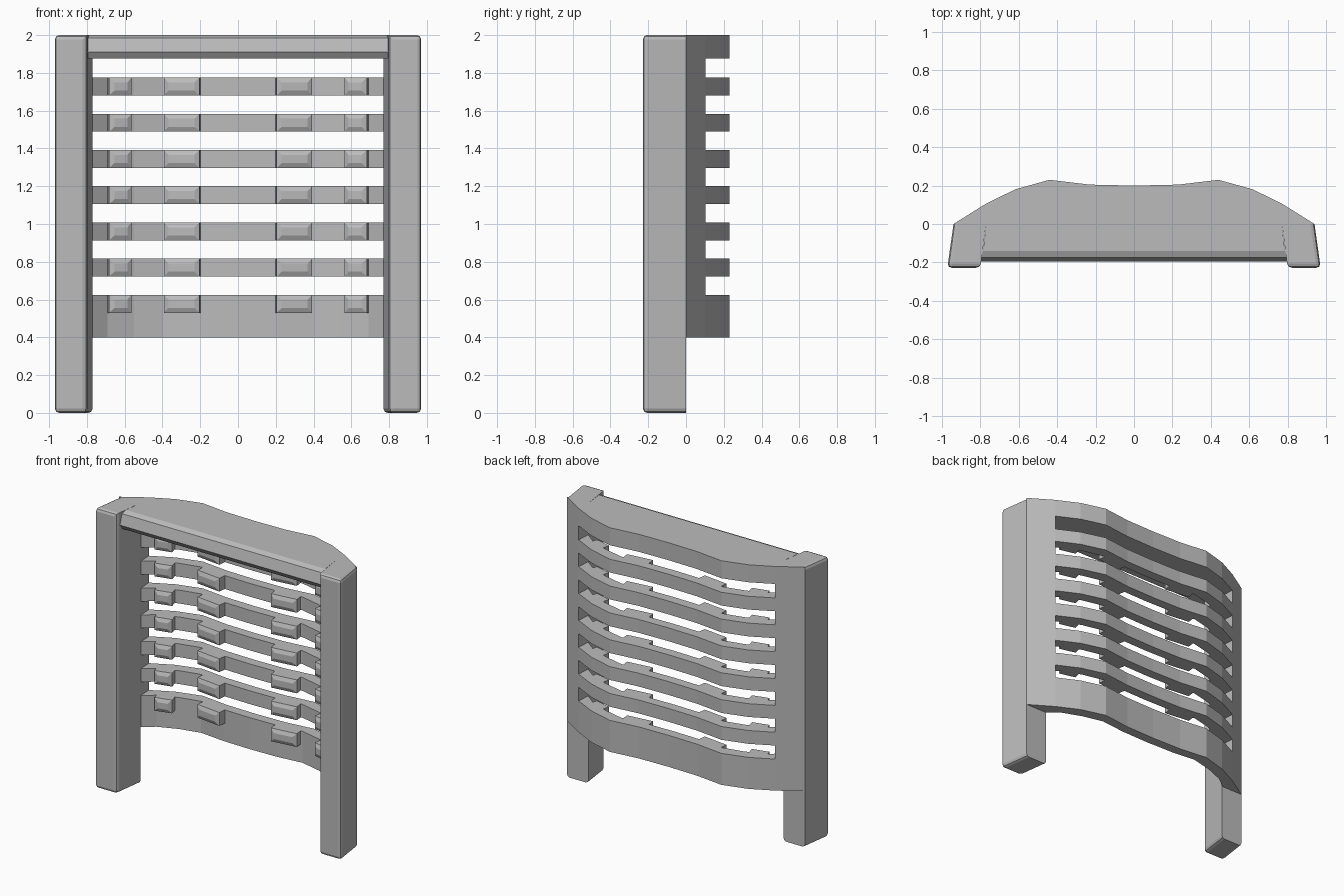
import bpy, bmesh, math
from mathutils import Matrix, Vector

cube = bpy.data.objects.get("Cube")
if cube:
    bpy.data.objects.remove(cube)

grey = bpy.data.materials.new("plain_grey")
grey.use_nodes = True
GREY = (0.5, 0.5, 0.5, 1)
grey.diffuse_color = GREY
grey.node_tree.nodes["Principled BSDF"].inputs["Base Color"].default_value = GREY


def finish(bm, name):
    bmesh.ops.recalc_face_normals(bm, faces=bm.faces)
    mesh = bpy.data.meshes.new(name)
    bm.to_mesh(mesh)
    bm.free()
    mesh.materials.append(grey)
    obj = bpy.data.objects.new(name, mesh)
    bpy.context.collection.objects.link(obj)
    return obj


def extrude(bm, points, vector):
    """Solid made by sweeping a flat outline along a vector."""
    face = bm.faces.new([bm.verts.new(p) for p in points])
    swept = bmesh.ops.extrude_face_region(bm, geom=[face], use_keep_orig=True)
    verts = [g for g in swept["geom"] if isinstance(g, bmesh.types.BMVert)]
    bmesh.ops.translate(bm, verts=verts, vec=vector)


def prism(name, outline, z0, z1):
    bm = bmesh.new()
    extrude(bm, [(x, y, z0) for x, y in outline], Vector((0, 0, z1 - z0)))
    return finish(bm, name)


def mirrored(half):
    """Complete a half curve (outer end first, centre point last)."""
    return half + [(-x, y) for x, y in reversed(half[:-1])]


# Curved back: outer and inner faces, from the side to the centre
outer = [(0.775, 0.103), (0.62, 0.18), (0.44, 0.23), (0.23, 0.205), (0, 0.2)]
inner = [(0.775, 0.0), (0.69, 0.065), (0.55, 0.12), (0.4, 0.155), (0.21, 0.135), (0, 0.13)]
band = mirrored(outer) + mirrored(inner)[::-1]

# Slats, the lowest one widened into a panel
SLATS, FIRST, PITCH, HEIGHT = 7, 0.53, 0.1917, 0.095
for i in range(SLATS):
    z = FIRST + i * PITCH
    prism(f"back_slat_{i + 1}" if i else "lower_back_panel", band, z if i else 0.4, z + HEIGHT)

# Solid top cap
prism("top_cap", mirrored([(0.785, -0.135), (0.77, 0), (0.94, 0)] + outer), 1.875, 2)

# Sloped bar along the front of the cap
bm = bmesh.new()
bar = [(-0.13, 2), (-0.14, 2), (-0.175, 1.985), (-0.195, 1.91), (-0.17, 1.875), (-0.13, 1.875)]
extrude(bm, [(-0.81, y, z) for y, z in bar], Vector((1.62, 0, 0)))
finish(bm, "front_top_bar")

# Legs with softened edges, and the side panels joining them to the back
for sx, side in ((1, "left"), (-1, "right")):
    leg = [(0.8, -0.228), (0.972, -0.228), (0.94, 0), (0.77, 0)]
    obj = prism(f"{side}_leg", [(sx * x, y) for x, y in leg], 0, 2)
    bm = bmesh.new()
    bm.from_mesh(obj.data)
    soft = []
    for e in bm.edges:
        mid = (e.verts[0].co + e.verts[1].co) / 2
        top_inner = mid.z > 1.9 and abs(mid.x) < 0.8
        if mid.y < -0.01 and not top_inner:
            soft.append(e)
    bmesh.ops.bevel(bm, geom=soft, offset=0.022, segments=2, profile=0.5, affect="EDGES")
    bm.to_mesh(obj.data)
    bm.free()
    panel = [(0.94, 0), (0.775, 0.103), (0.77, 0)]
    prism(f"{side}_side_panel", [(sx * x, y) for x, y in panel], 0.4, 2)


def pad(name, x, y, z, width, angle):
    """Block with a sloped rim, its front towards -y."""
    bm = bmesh.new()
    rings = []
    for depth, inset in ((0.09, 0), (0.012, 0), (0, 0.026)):
        w, h = width / 2 - inset, HEIGHT / 2 - inset
        rings.append([bm.verts.new((a * w, depth, b * h))
                      for a, b in ((-1, -1), (1, -1), (1, 1), (-1, 1))])
    for a, b in zip(rings, rings[1:]):
        for i in range(4):
            j = (i + 1) % 4
            bm.faces.new((a[i], a[j], b[j], b[i]))
    bm.faces.new(rings[0])
    bm.faces.new(rings[-1])
    bm.transform(Matrix.Translation((x, y, z)) @ Matrix.Rotation(angle, 4, "Z"))
    finish(bm, name)


# Pads on every slat, turned to follow the curve
for i in range(SLATS):
    z = FIRST + i * PITCH + HEIGHT / 2
    for sx, side in ((1, "left"), (-1, "right")):
        pad(f"{side}_outer_pad_{i + 1}", sx * 0.62, 0.035, z, 0.122, -sx * math.radians(14))
        pad(f"{side}_inner_pad_{i + 1}", sx * 0.3, 0.08, z, 0.19, sx * math.radians(7))
